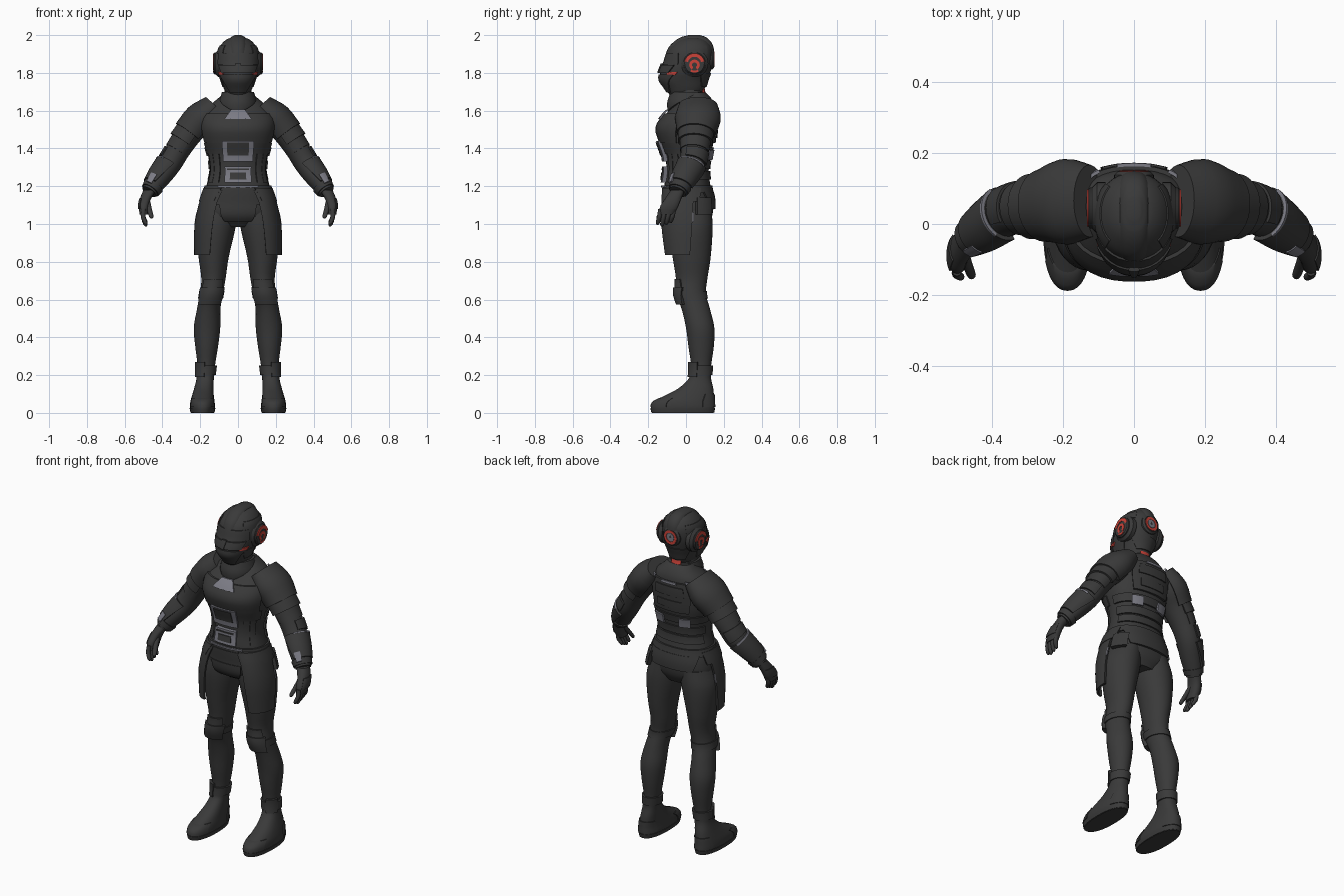
import bpy, bmesh, math
from mathutils import Vector

if "Cube" in bpy.data.objects:
    bpy.data.objects.remove(bpy.data.objects["Cube"])


def material(name, r, g, b):
    mat = bpy.data.materials.new(name)
    mat.use_nodes = True
    mat.diffuse_color = (r, g, b, 1)
    shader = next(n for n in mat.node_tree.nodes if n.type == 'BSDF_PRINCIPLED')
    shader.inputs["Base Color"].default_value = (r, g, b, 1)
    shader.inputs["Roughness"].default_value = 0.7
    return mat


DARK = material("charcoal", .042, .042, .042)
GREY = material("steel grey", .2, .2, .235)
RED = material("signal red", .6, .055, .04)


def add(name, verts, faces, mat, mirror=False):
    mesh = bpy.data.meshes.new(name)
    mesh.from_pydata(verts, [], faces)
    bm = bmesh.new()
    bm.from_mesh(mesh)
    bmesh.ops.remove_doubles(bm, verts=bm.verts, dist=1e-5)
    bmesh.ops.recalc_face_normals(bm, faces=bm.faces)
    bm.to_mesh(mesh)
    bm.free()
    mesh.materials.append(mat)
    for poly in mesh.polygons:
        poly.use_smooth = True
    mesh.set_sharp_from_angle(angle=math.radians(38))
    obj = bpy.data.objects.new(name, mesh)
    bpy.context.collection.objects.link(obj)
    if mirror:
        obj.modifiers.new("Mirror", 'MIRROR')
    return obj


class Skin:
    """Smooth surface through rings of (z, x, y, x radius, y radius)."""

    def __init__(self, rings, tilt=False, power=2.0):
        self.rings = sorted(rings)
        self.tilt, self.power = tilt, power

    def ring(self, z):
        rs = self.rings
        z = min(max(z, rs[0][0]), rs[-1][0])
        i = next(k for k in range(len(rs) - 1) if z <= rs[k + 1][0])
        a, b = rs[i], rs[i + 1]
        before, after = rs[max(i - 1, 0)], rs[min(i + 2, len(rs) - 1)]
        h = b[0] - a[0]
        t = (z - a[0]) / h
        out = []
        for k in range(1, 5):
            ma = (b[k] - before[k]) / (b[0] - before[0]) * h
            mb = (after[k] - a[k]) / (after[0] - a[0]) * h
            s = t * t * (3 - 2 * t)
            out.append(a[k] * (1 - s) + b[k] * s + ma * t * (1 - t) ** 2 - mb * t * t * (1 - t))
        return Vector((out[0], out[1], z)), out[2], out[3]

    def point(self, z, degrees, off=0.0):
        centre, rx, ry = self.ring(z)
        u, v = Vector((1, 0, 0)), Vector((0, 1, 0))
        if self.tilt:
            along = (self.ring(z - .01)[0] - self.ring(z + .01)[0]).normalized()
            u = along.cross(v).normalized()
            v = u.cross(along)
        c, s = math.cos(math.radians(degrees)), math.sin(math.radians(degrees))
        e = 2 / self.power
        return (centre + u * math.copysign(abs(c) ** e, c) * (rx + off)
                + v * math.copysign(abs(s) ** e, s) * (ry + off))


def body(name, skin, mat=DARK, mirror=False, cols=36, sub=4):
    zs = [a[0] + (b[0] - a[0]) * k / sub
          for a, b in zip(skin.rings, skin.rings[1:]) for k in range(sub)]
    zs.append(skin.rings[-1][0])
    verts = [skin.point(z, 360 * j / cols) for z in zs for j in range(cols)]
    faces = [(i * cols + j, i * cols + (j + 1) % cols,
              (i + 1) * cols + (j + 1) % cols, (i + 1) * cols + j)
             for i in range(len(zs) - 1) for j in range(cols)]
    faces += [list(range(cols)), list(range(len(verts) - cols, len(verts)))]
    return add(name, verts, faces, mat, mirror)


def plate(name, skin, low, high, mid, half, off, mat=DARK, mirror=False,
          taper=1.0, flare=0.0, deep=.02):
    """Raised patch on a skin, with its rim turned in towards the body."""
    nu, nv = max(4, int(half / 5)), 6
    verts = []
    for i in range(nv + 3):
        t = min(max(i - 1, 0), nv) / nv
        for j in range(nu + 3):
            u = min(max(j - 1, 0), nu) / nu * 2 - 1
            rim = i in (0, nv + 2) or j in (0, nu + 2)
            lift = off + flare * (1 - t) - (deep if rim else 0)
            width = half * (taper + (1 - taper) * t)
            verts.append(skin.point(low + (high - low) * t, mid + u * width, lift))
    w = nu + 3
    faces = [(i * w + j, i * w + j + 1, (i + 1) * w + j + 1, (i + 1) * w + j)
             for i in range(nv + 2) for j in range(nu + 2)]
    return add(name, verts, faces, mat, mirror)


def disc(name, centre, axis, inner, outer, depth, mat, start=0, end=360, mirror=False, bevel=0.0):
    """Disc, ring or arc standing on a point, facing along the axis."""
    out = Vector(axis)
    side, up = (Vector((0, 1, 0)) if out.x else Vector((1, 0, 0))), Vector((0, 0, 1))
    steps = 32
    profile = [(inner, 0), (outer, 0), (outer, depth - bevel), (outer - bevel, depth), (inner, depth)]
    verts = []
    for k in range(steps + 1):
        a = math.radians(start + (end - start) * k / steps)
        verts += [Vector(centre) + out * h + (side * math.cos(a) + up * math.sin(a)) * r
                  for r, h in profile]
    faces = [(k * 5 + p, k * 5 + (p + 1) % 5, k * 5 + 5 + (p + 1) % 5, k * 5 + 5 + p)
             for k in range(steps) for p in range(5)]
    return add(name, verts, faces, mat, mirror)


FRONT, BACK, SIDE = -90, 90, 0

# Torso and neck
torso = Skin([(.985, 0, .03, .1, .08), (1.04, 0, .02, .18, .118), (1.12, 0, .018, .185, .127),
              (1.2, 0, .008, .168, .122), (1.28, 0, .008, .15, .112), (1.36, 0, .01, .158, .12),
              (1.44, 0, .005, .18, .142), (1.51, 0, 0, .19, .153), (1.57, 0, .018, .185, .137),
              (1.63, 0, .045, .145, .105), (1.67, 0, .052, .1, .078), (1.695, 0, .05, .075, .055)],
             power=2.3)
neck = Skin([(1.57, 0, .03, .1, .11), (1.64, 0, .015, .09, .102), (1.7, 0, .01, .072, .08),
             (1.76, 0, .01, .066, .075)])
body("torso", torso)
body("neck", neck)
plate("scarf_front", neck, 1.595, 1.7, FRONT, 125, .013, taper=.08)
plate("scarf_roll", neck, 1.665, 1.7, FRONT, 130, .006)
plate("nape_light", neck, 1.69, 1.722, BACK, 22, .012, RED, deep=.009)
plate("chest_plate", torso, 1.43, 1.585, FRONT, 78, .01, taper=.9)
plate("chest_rib_band", torso, 1.37, 1.43, FRONT, 80, .006)
plate("collar_badge", torso, 1.555, 1.605, FRONT, 9, .019, GREY, taper=1.9, deep=.009)

# Belly buckles: grey frames with dark centres
plate("upper_buckle", torso, 1.33, 1.44, FRONT, 22, .022, GREY, taper=1.08, deep=.04)
plate("upper_buckle_centre", torso, 1.362, 1.432, FRONT, 13.5, .027, taper=1.1, deep=.009)
plate("lower_buckle", torso, 1.22, 1.305, FRONT, 21, .022, GREY, taper=.95, deep=.04)
plate("lower_buckle_centre", torso, 1.236, 1.272, FRONT, 11, .027, deep=.009)
plate("lower_buckle_slot", torso, 1.285, 1.293, FRONT, 16, .027, deep=.009)
plate("belly_trim", torso, 1.194, 1.203, FRONT, 32, .018, GREY, deep=.009)
for a in (-47, -30):
    plate("belly_side_panel", torso, 1.22, 1.37, a, 8, .006, mirror=True)

# Back pack, straps and waist bands
plate("back_pack", torso, 1.43, 1.61, BACK, 38, .012, taper=.9, deep=.04)
plate("back_pack_lid", torso, 1.53, 1.585, BACK, 24, .018)
plate("back_pack_slot", torso, 1.455, 1.5, BACK, 20, .017)
plate("back_pack_trim", torso, 1.6, 1.614, BACK, 13, .019, GREY, deep=.009)
plate("back_pack_corner", torso, 1.60, 1.625, 50, 7, .02, GREY, mirror=True, deep=.009)
plate("back_clasp", torso, 1.34, 1.392, 64, 12, .018, GREY, mirror=True, deep=.009)
for k, z in enumerate((1.36, 1.29, 1.235)):
    plate("back_band", torso, z, z + .045, BACK, 85 - 6 * k, .009)
plate("belt", torso, 1.165, 1.205, BACK, 180, .01)
plate("front_belt_flap", torso, 1.1, 1.18, FRONT, 42, .014, taper=.85)
plate("front_drop_flap", torso, 1.012, 1.1, FRONT, 25, .018, taper=.9)
plate("back_belt_flap", torso, 1.08, 1.17, BACK, 55, .012, taper=.7)

# Hip armour
hip = Skin([(.83, .14, .005, .088, .112), (1, .13, .005, .096, .132), (1.12, .11, .005, .09, .13),
            (1.2, .075, .005, .098, .124)])
plate("hip_panel", hip, .835, 1.18, -38, 54, .004, mirror=True, taper=.85, deep=.014)
plate("hip_panel_cap", hip, 1.12, 1.19, -25, 60, .007, mirror=True, taper=.9)
plate("hip_pouch", hip, 1.05, 1.14, 45, 22, .012, deep=.03)
plate("hip_panel_clip", hip, 1.01, 1.06, 14, 1.5, .007, GREY, mirror=True, deep=.009)

# Legs
leg = Skin([(.1, .183, .07, .046, .06), (.17, .174, .075, .042, .054), (.25, .168, .08, .046, .053),
            (.35, .166, .08, .06, .067), (.45, .164, .075, .07, .075), (.55, .155, .052, .062, .075),
            (.63, .141, .027, .061, .079), (.71, .13, .03, .064, .083), (.82, .129, .03, .079, .1),
            (.98, .116, .026, .102, .115), (1.08, .095, .025, .09, .11)])
body("leg", leg, mirror=True)
plate("knee_pad", leg, .575, .665, FRONT, 60, .015, mirror=True, taper=.8, flare=.006, deep=.03)
plate("knee_cap_top", leg, .655, .71, FRONT, 45, .008, mirror=True, taper=1.2)
plate("knee_strap", leg, .605, .645, BACK, 125, .006, mirror=True)

# Boots
boot = Skin([(.0, .188, -.017, .06, .163), (.03, .188, -.017, .066, .168), (.06, .188, -.012, .064, .161),
             (.09, .186, .016, .058, .132), (.13, .181, .052, .051, .092),
             (.18, .174, .073, .046, .06), (.22, .17, .078, .048, .056)], power=2.3)
body("boot", boot, mirror=True)
plate("boot_sole", boot, .002, .026, SIDE, 180, .003, mirror=True)
plate("toe_cap", boot, .03, .08, FRONT, 62, .004, mirror=True)
plate("heel_guard", boot, .03, .1, BACK, 55, .005, mirror=True)
plate("ankle_cuff", leg, .2, .25, BACK, 180, .011, mirror=True)
plate("ankle_clasp", leg, .19, .27, -50, 32, .016, mirror=True, deep=.03)

# Arms
arm = Skin([(1.17, .47, -.045, .042, .046), (1.25, .413, -.005, .058, .062), (1.32, .362, .032, .063, .068),
            (1.4, .312, .046, .064, .073), (1.49, .25, .053, .07, .085), (1.56, .19, .063, .076, .106),
            (1.63, .125, .065, .05, .09)], tilt=True)
body("arm", arm, mirror=True)
plate("shoulder_guard", arm, 1.48, 1.63, SIDE, 130, .012, mirror=True, flare=.007)
plate("shoulder_lower_guard", arm, 1.435, 1.49, SIDE, 115, .01, mirror=True, flare=.006)
plate("upper_arm_band", arm, 1.385, 1.435, SIDE, 110, .005, mirror=True)
plate("elbow_pad", arm, 1.325, 1.375, 30, 60, .008, mirror=True)
plate("forearm_guard", arm, 1.205, 1.312, SIDE, 105, .012, mirror=True, taper=.8)
plate("forearm_rim", arm, 1.306, 1.313, 5, 60, .0135, GREY, mirror=True, deep=.009)
plate("wrist_inlay", arm, 1.188, 1.228, -58, 15, .016, GREY, mirror=True, deep=.009)
plate("glove_cuff", arm, 1.178, 1.203, SIDE, 180, .007, mirror=True)

# Hands
palm = Skin([(1.05, .498, -.102, .022, .038), (1.09, .499, -.09, .027, .048), (1.13, .491, -.07, .029, .044),
             (1.18, .466, -.042, .035, .038)], power=2.4)
body("palm", palm, mirror=True, cols=20)
plate("knuckle_guard", palm, 1.08, 1.135, SIDE, 50, .004, mirror=True)
for k in range(4):
    y, tip = -.138 + .023 * k, .993 + .009 * abs(k - 1)
    finger = Skin([(tip - .006, .487, y - .012, .005, .005), (tip + .004, .49, y - .011, .011, .011),
                   (1.04, .502, y - .003, .0125, .0125), (1.08, .5, y + .004, .013, .013)])
    body("finger", finger, mirror=True, cols=12, sub=3)
thumb = Skin([(1.03, .458, -.147, .006, .006), (1.04, .459, -.144, .012, .012),
              (1.08, .47, -.116, .014, .016), (1.12, .48, -.085, .016, .02)])
body("thumb", thumb, mirror=True, cols=12)

# Helmet
head = Skin([(1.665, 0, -.015, .04, .06), (1.69, 0, -.005, .062, .086), (1.72, 0, -.005, .076, .106),
             (1.76, 0, -.012, .09, .126), (1.8, 0, -.004, .103, .132), (1.86, 0, .014, .111, .128),
             (1.92, 0, .025, .105, .118), (1.955, 0, .032, .085, .095), (1.98, 0, .036, .055, .062),
             (1.99, 0, .04, .02, .025)], power=2.15)
body("helmet", head)
crest = Skin([(1.87, 0, .018, .062, .134), (1.93, 0, .026, .058, .121), (1.965, 0, .034, .05, .098),
              (1.99, 0, .04, .036, .064), (2, 0, .045, .018, .03)], power=2.6)
body("helmet_crest", crest)
plate("brow_guard", head, 1.845, 1.905, FRONT, 62, .006, taper=1.1)
plate("visor", head, 1.8, 1.842, FRONT, 60, .01, taper=.85)
plate("visor_nose", head, 1.8, 1.85, FRONT, 6, .016, taper=.4)
plate("visor_light", head, 1.789, 1.806, -31, 15, .007, RED, mirror=True, deep=.009, taper=.7)
plate("face_mask", head, 1.695, 1.792, FRONT, 66, .008, taper=.5)
plate("jaw_guard", head, 1.725, 1.785, -5, 22, .004, mirror=True, taper=.7)
plate("nape_guard", head, 1.725, 1.8, BACK, 55, .006, taper=.7)
plate("side_shell", head, 1.9, 1.945, SIDE, 45, .004, mirror=True)

# Ear pods with red emblem
x_axis, y_axis = (1, 0, 0), (0, 1, 0)
pod = Vector((.08, .045, 1.85))
disc("ear_pod", pod, x_axis, 0, .073, .038, DARK, mirror=True, bevel=.014)
disc("ear_pod_face", pod, x_axis, 0, .058, .05, DARK, mirror=True, bevel=.006)
face = pod + Vector((.047, 0, 0))
disc("ear_arc", face, x_axis, .035, .053, .006, RED, 12, 168, mirror=True)
disc("ear_ring", face - Vector((0, 0, .008)), x_axis, .013, .028, .006, RED, -60, 240, mirror=True)
disc("ear_bar", face - Vector((0, 0, .008)), x_axis, .03, .04, .006, RED, 235, 305, mirror=True)

# Rear helmet lamp
lamp = Vector((0, .112, 1.873))
disc("rear_pod", lamp, y_axis, 0, .056, .036, DARK, bevel=.01)
disc("rear_ring", lamp + Vector((0, .031, 0)), y_axis, .027, .041, .008, RED)
disc("rear_lens", lamp + Vector((0, .031, 0)), y_axis, 0, .024, .008, GREY)
